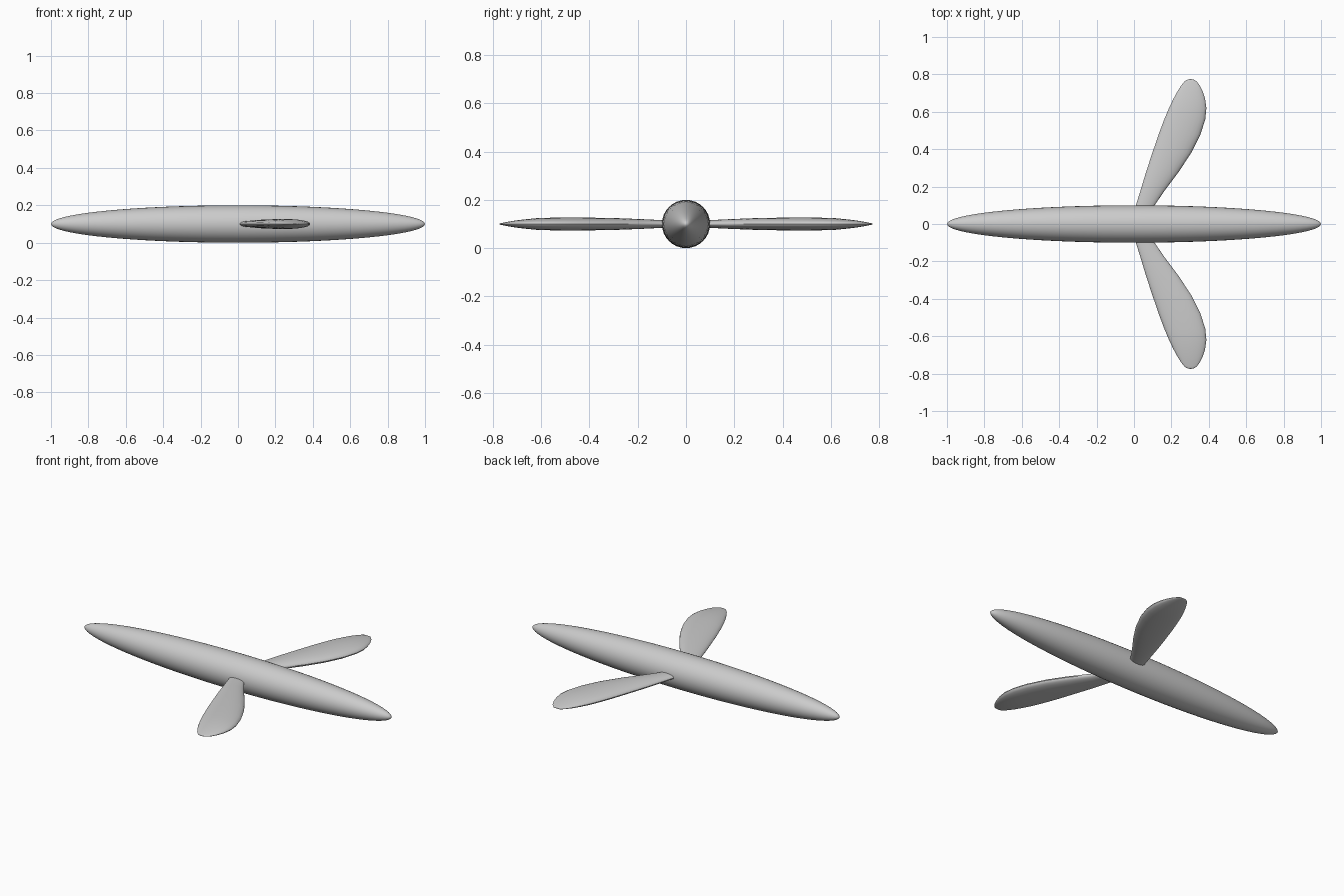
import bpy, bmesh, math

cube = bpy.data.objects.get("Cube")
if cube:
    bpy.data.objects.remove(cube, do_unlink=True)

grey = bpy.data.materials.new("light_grey")
grey.use_nodes = True
COLOUR = (0.6, 0.6, 0.6, 1)
grey.diffuse_color = COLOUR
grey.node_tree.nodes["Principled BSDF"].inputs["Base Color"].default_value = COLOUR

MID = 0.1  # height of the long axis


def loft(name, rings, start, end):
    """Skin equal-length rings and close both ends to a point."""
    bm = bmesh.new()
    rows = [[bm.verts.new(p) for p in ring] for ring in rings]
    n = len(rows[0])
    for a, b in zip(rows, rows[1:]):
        for i in range(n):
            j = (i + 1) % n
            bm.faces.new((a[i], a[j], b[j], b[i]))
    for row, tip in ((rows[0], start), (rows[-1], end)):
        apex = bm.verts.new(tip)
        for i in range(n):
            bm.faces.new((row[i], row[(i + 1) % n], apex))
    bmesh.ops.recalc_face_normals(bm, faces=bm.faces)
    mesh = bpy.data.meshes.new(name)
    bm.to_mesh(mesh)
    bm.free()
    mesh.materials.append(grey)
    obj = bpy.data.objects.new(name, mesh)
    bpy.context.collection.objects.link(obj)
    bpy.ops.object.select_all(action="DESELECT")
    obj.select_set(True)
    bpy.context.view_layer.objects.active = obj
    bpy.ops.object.shade_smooth_by_angle(angle=math.radians(40))
    return obj


def turn(n):
    return [math.tau * i / n for i in range(n)]


# Spindle body: a long ellipsoid with slightly pinched tips
rings = []
for k in range(1, 40):
    t = math.pi * k / 40
    x, r = -math.cos(t), 0.1 * math.sin(t)
    r = min(r, 0.012 + 0.5 * (1 - abs(x)))
    rings.append([(x, r * math.cos(a), MID + r * math.sin(a)) for a in turn(32)])
loft("body", rings, (-1, 0, MID), (1, 0, MID))

# Paddle fin sections: distance out, inner edge x, outer edge x, half thickness
SECTIONS = [
    (0.06, 0.00, 0.095, 0.015), (0.10, 0.01, 0.11, 0.016),
    (0.18, 0.035, 0.165, 0.020), (0.28, 0.065, 0.24, 0.024),
    (0.38, 0.098, 0.306, 0.026), (0.48, 0.132, 0.356, 0.027),
    (0.56, 0.162, 0.381, 0.026), (0.62, 0.187, 0.387, 0.024),
    (0.67, 0.211, 0.380, 0.019), (0.71, 0.233, 0.367, 0.014),
    (0.74, 0.252, 0.352, 0.009), (0.76, 0.268, 0.337, 0.005),
    (0.77, 0.280, 0.325, 0.003),
]


def fin(name, side):
    rings = []
    for y, x0, x1, h in SECTIONS:
        mid, half = (x0 + x1) / 2, (x1 - x0) / 2
        rings.append([(mid + half * math.cos(a), side * y, MID + h * math.sin(a))
                      for a in turn(24)])
    return loft(name, rings, (0.05, side * 0.05, MID), (0.303, side * 0.775, MID))


fin("back_fin", 1)
fin("front_fin", -1)
